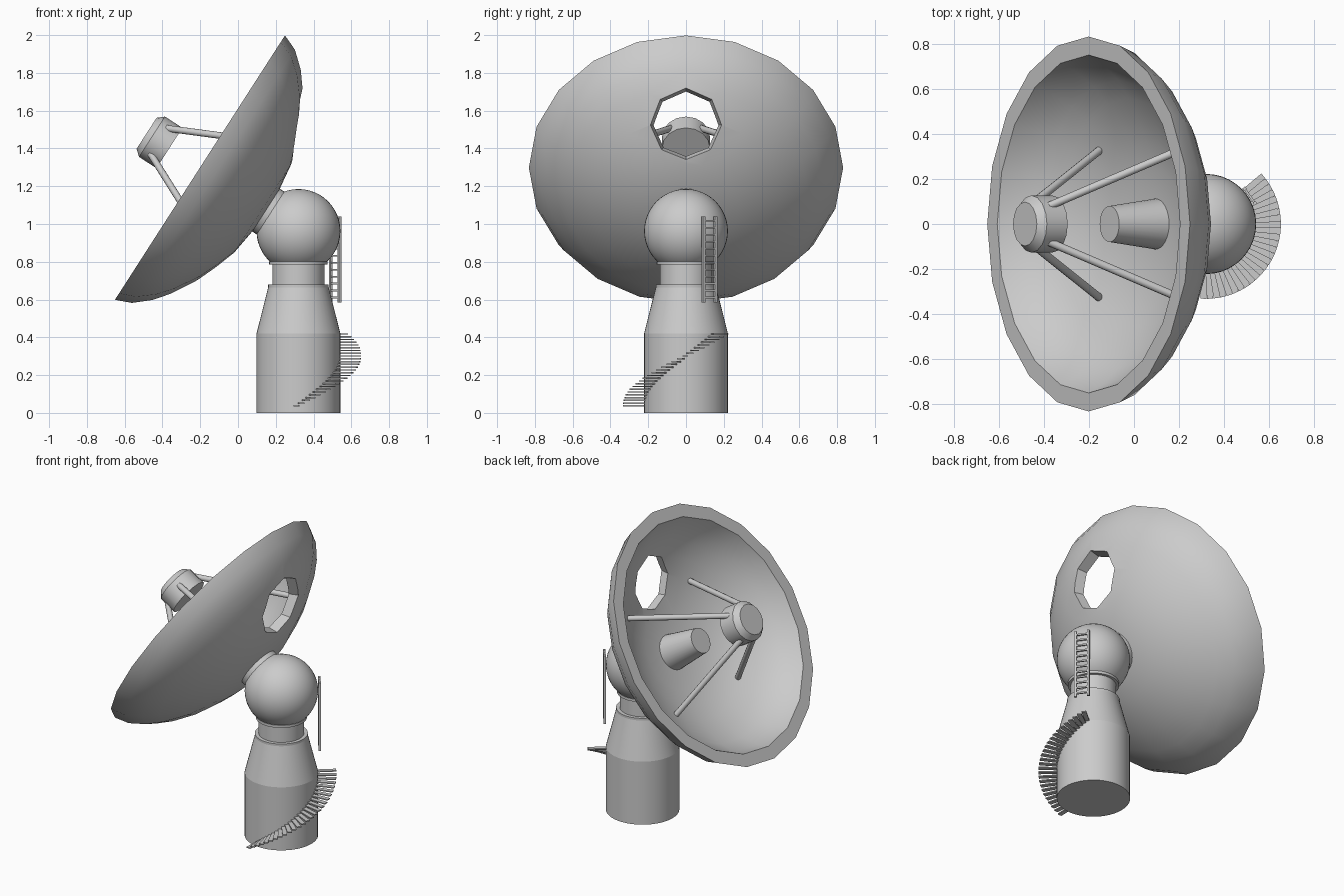
import bpy, bmesh, math
from mathutils import Matrix, Vector

if "Cube" in bpy.data.objects:
    bpy.data.objects.remove(bpy.data.objects["Cube"])

CX, CZ = 0.32, 0.963                      # tower axis and pivot ball centre
n = Vector((-0.841, 0, 0.541)).normalized()   # dish pointing direction


def frame(origin, z, x):
    """Matrix with given local z and x axes."""
    z, x = Vector(z).normalized(), Vector(x).normalized()
    m = Matrix((x, z.cross(x), z)).transposed().to_4x4()
    m.translation = Vector(origin)
    return m


DISH = frame((CX, 0, CZ), n, (n.z, 0, -n.x))
TOWER = Matrix.Translation((CX, 0, 0))


def shade(me, angle):
    me.shade_smooth()
    me.set_sharp_from_angle(angle=math.radians(angle))


def add(name, bm, angle=35):
    bmesh.ops.recalc_face_normals(bm, faces=bm.faces)
    me = bpy.data.meshes.new(name)
    bm.to_mesh(me)
    bm.free()
    shade(me, angle)
    ob = bpy.data.objects.new(name, me)
    bpy.context.collection.objects.link(ob)
    return ob


def lathe(name, profile, segs, mat, angle=35):
    """Revolve (radius, height) points around local z, ends on the axis."""
    bm = bmesh.new()
    rings = []
    for r, h in profile:
        if r == 0:
            rings.append([bm.verts.new(mat @ Vector((0, 0, h)))] * segs)
        else:
            rings.append([bm.verts.new(mat @ Vector((r * math.cos(a), r * math.sin(a), h)))
                          for a in (2 * math.pi * i / segs for i in range(segs))])
    for p, q in zip(rings, rings[1:]):
        for i in range(segs):
            j = (i + 1) % segs
            vs = list(dict.fromkeys((p[i], p[j], q[j], q[i])))
            bm.faces.new(vs)
    return add(name, bm, angle)


def box(bm, size, mat):
    bmesh.ops.create_cube(bm, size=1, matrix=mat @ Matrix.Diagonal((*size, 1)))


# Tower: drum, taper, neck and collar under the ball
lathe("tower", [(0, 0), (.222, 0), (.222, .42), (.16, .665), (.16, .68), (.1375, .68),
                (.1375, .785), (.155, .785), (.155, .802), (0, .802)], 48, TOWER, 14)

# Pivot ball
bm = bmesh.new()
bmesh.ops.create_uvsphere(bm, u_segments=40, v_segments=24, radius=.222,
                          matrix=Matrix.Translation((CX, 0, CZ)))
add("pivot_ball", bm)

# Dish mount between ball and dish
lathe("dish_mount", [(0, .1), (.135, .1), (.135, .25), (0, .25)], 32, DISH)

# Dish shell: (radius, depth below rim plane), outside then inside
outer = [(0, .422), (.12, .418), (.28, .396), (.40, .355), (.51, .31), (.645, .231),
         (.725, .168), (.797, .085), (.832, 0)]
inner = [(.75, 0), (.715, .07), (.64, .155), (.56, .21), (.46, .267), (.36, .308),
         (.25, .337), (.12, .352), (0, .355)]
dish = lathe("dish", [(r, .62 - d) for r, d in outer + inner], 20, DISH)

# Eight-sided opening through the upper dish
cutter = lathe("opening_cutter", [(0, .1), (.129, .1), (.227, .45), (0, .45)], 8,
               frame((0, 0, 1.523), (1, 0, 0), (0, 0, 1)))
cutter.hide_render = True
mod = dish.modifiers.new("opening", 'BOOLEAN')
mod.operation, mod.solver, mod.object = 'DIFFERENCE', 'EXACT', cutter
bpy.context.view_layer.update()
cut = bpy.data.meshes.new_from_object(dish.evaluated_get(bpy.context.evaluated_depsgraph_get()))
dish.modifiers.clear()
dish.data = cut
shade(cut, 35)
bpy.data.objects.remove(cutter)

# Horn in the dish centre
lathe("feed_horn", [(0, .25), (.115, .25), (.08, .51), (0, .51)], 32, DISH)

# Receiver head in front of the dish
lathe("receiver", [(0, .812), (.127, .812), (.127, .922), (.0975, .956), (0, .956)], 16, DISH, 30)

# Four struts holding the receiver
for i, (sa, sb) in enumerate([(1, 1), (1, -1), (-1, 1), (-1, -1)]):
    p = DISH @ Vector((.34 * sa, .34 * sb, .325))
    q = DISH @ Vector((.08 * sa, .08 * sb, .88))
    lathe(f"strut_{i + 1}", [(0, 0), (.018, 0), (.018, (q - p).length), (0, (q - p).length)],
          12, frame(p, q - p, (q - p).orthogonal()))

# Spiral stair treads around the drum
bm = bmesh.new()
N = 27
for i in range(N):
    f = i / (N - 1)
    a = math.radians(-92 + 132 * f)
    box(bm, (.13, .028, .007),
        TOWER @ Matrix.Rotation(a, 4, 'Z') @ Matrix.Translation((.267, 0, .037 + .381 * f)))
add("spiral_stairs", bm)

# Ladder on the ball, turned to follow it
bm = bmesh.new()
a, b = Vector((.537, .092, 0)), Vector((.491, .156, 0))
lad = frame((a + b) / 2, (0, 0, 1), b - a)
w = (b - a).length
for s in (-1, 1):
    box(bm, (.015, .015, .455), lad @ Matrix.Translation((s * w / 2, 0, .8125)))
for i in range(12):
    box(bm, (w, .01, .01), lad @ Matrix.Translation((0, 0, .61 + i * .037)))
add("ladder", bm)
